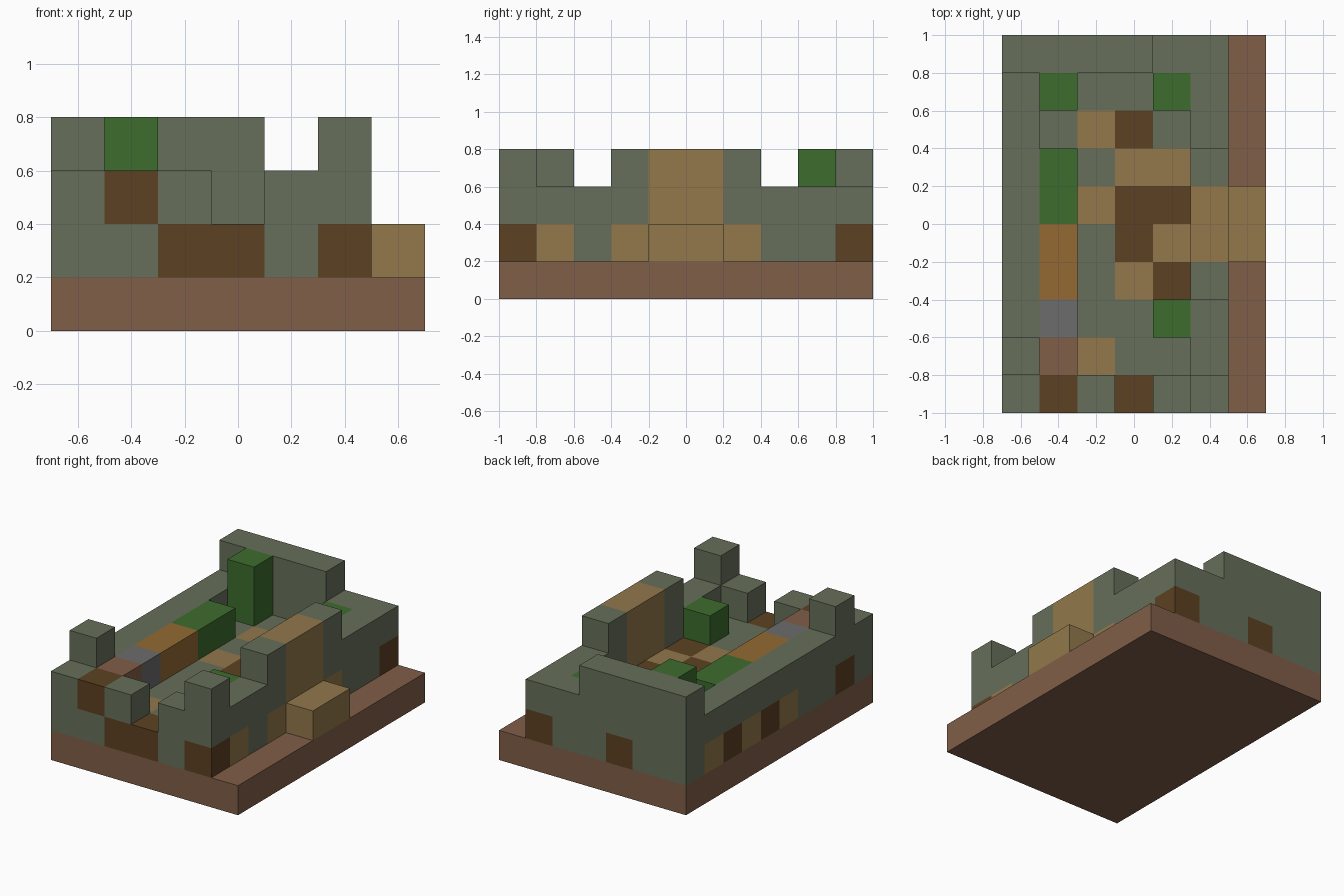
import bpy
import bmesh
from mathutils import Vector

if "Cube" in bpy.data.objects:
    bpy.data.objects.remove(bpy.data.objects["Cube"], do_unlink=True)

CELL = 0.2
NX, NY = 7, 10

# Letter: (part name, material name, sRGB colour)
PARTS = {
    "G": ("stone_walls", "mossy stone", (103, 111, 90)),
    "D": ("dark_wood_panels", "dark wood", (92, 65, 34)),
    "T": ("tan_planks", "tan wood", (146, 120, 75)),
    "L": ("shrubs", "leaf green", (61, 108, 46)),
    "O": ("orange_chest", "orange wood", (147, 106, 51)),
    "S": ("grey_block", "grey stone", (108, 108, 108)),
    "B": ("base_and_brick", "red brown clay", (128, 94, 72)),
}

# Storeys from the ground up; each lists its rows from back to front
LAYERS = [
    ["BBBBBBB"] * NY,
    ["GGDGGD.", "TGGGGG.", "DGTDGG.", "TGGTTT.", "DGTDDTT",
     "TGGDTTT", "GGGTDT.", "GGGGGG.", "DGTGGT.", "GGDDGD."],
    ["GGGGGG.", "GL..LG.", "G....G.", "GL...G.", "GL...T.",
     "GO...T.", "GO...G.", "GS..LG.", "GB...G.", "GDG.GG."],
    ["GGGG...", ".L.....", ".......", ".....G.", ".....T.",
     ".....T.", ".....G.", ".......", "G......", ".....G."],
]


def to_linear(c):
    c /= 255
    return c / 12.92 if c <= 0.04045 else ((c + 0.055) / 1.055) ** 2.4


def make_material(name, rgb):
    mat = bpy.data.materials.new(name)
    mat.use_nodes = True
    colour = [to_linear(c) for c in rgb] + [1.0]
    mat.diffuse_color = colour
    bsdf = next(n for n in mat.node_tree.nodes if n.type == "BSDF_PRINCIPLED")
    bsdf.inputs["Base Color"].default_value = colour
    bsdf.inputs["Roughness"].default_value = 0.9
    return mat


# Occupied cells, keyed by grid position
cells = {}
for k, rows in enumerate(LAYERS):
    for r, row in enumerate(rows):
        for i, letter in enumerate(row):
            if letter != ".":
                cells[i, NY - 1 - r, k] = letter


def add_face(bm, cell, axis, side):
    """Add the square of a cell that looks along +axis or -axis."""
    u, v = (axis + 1) % 3, (axis + 2) % 3
    loop = [(0, 0), (1, 0), (1, 1), (0, 1)]
    verts = []
    for a, b in (loop if side > 0 else loop[::-1]):
        p = Vector(cell)
        p[axis] += max(side, 0)
        p[u] += a
        p[v] += b
        verts.append(bm.verts.new((p - Vector((NX / 2, NY / 2, 0))) * CELL))
    bm.faces.new(verts)


def build_part(letter, name, mat):
    """Make one clean outer shell from all exposed squares of a part."""
    bm = bmesh.new()
    for cell, kind in cells.items():
        if kind != letter:
            continue
        for axis in range(3):
            for side in (-1, 1):
                beside = list(cell)
                beside[axis] += side
                if tuple(beside) not in cells:
                    add_face(bm, cell, axis, side)
    bmesh.ops.remove_doubles(bm, verts=bm.verts, dist=CELL / 100)
    mesh = bpy.data.meshes.new(name)
    bm.to_mesh(mesh)
    bm.free()
    mesh.materials.append(mat)
    bpy.context.collection.objects.link(bpy.data.objects.new(name, mesh))


for letter, (name, mat_name, rgb) in PARTS.items():
    build_part(letter, name, make_material(mat_name, rgb))
